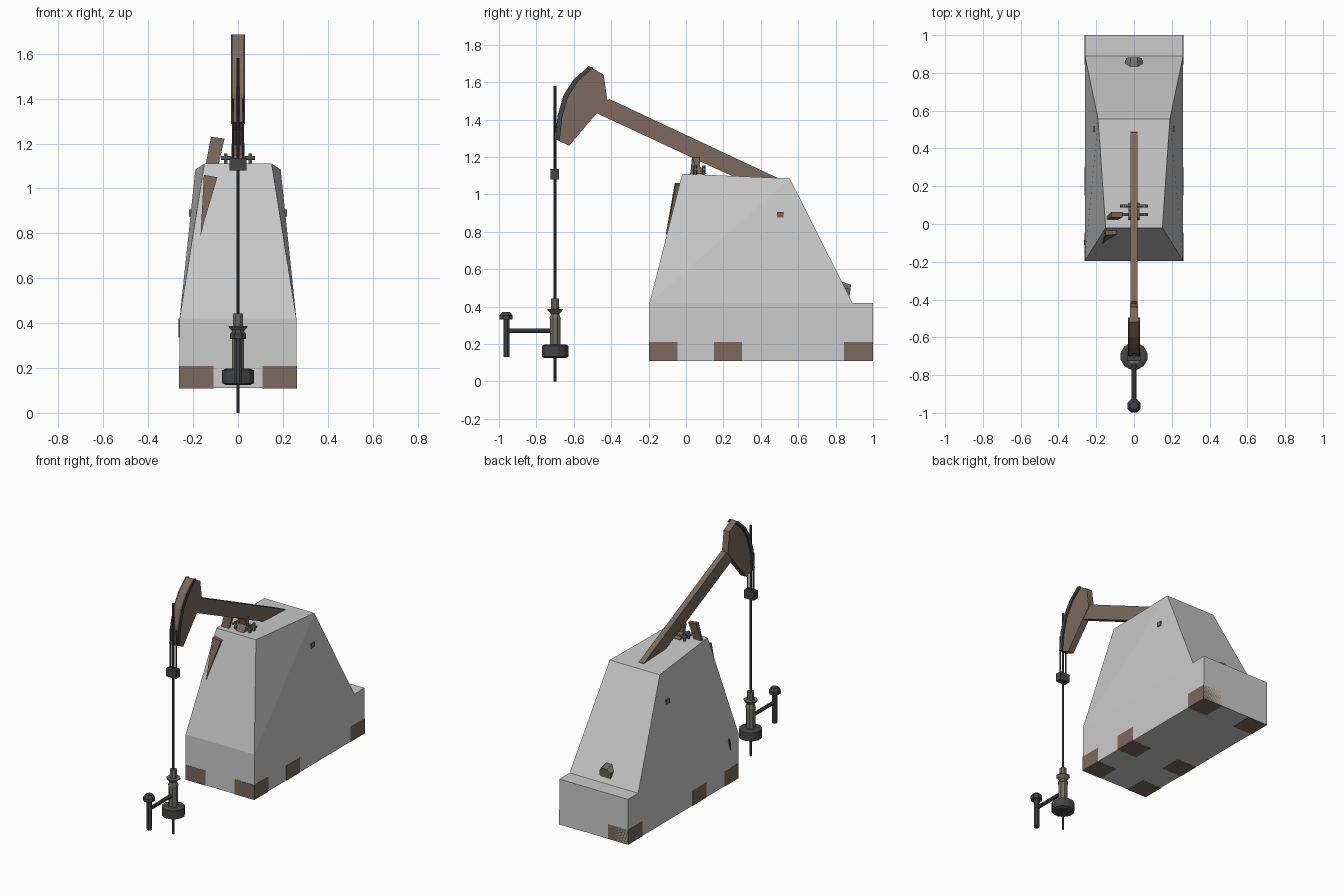
import bpy, bmesh, math
from mathutils import Vector

if "Cube" in bpy.data.objects:
    bpy.data.objects.remove(bpy.data.objects["Cube"])


def mat(name, c):
    m = bpy.data.materials.new(name)
    m.diffuse_color = (*c, 1)
    m.use_nodes = True
    m.node_tree.nodes["Principled BSDF"].inputs["Base Color"].default_value = m.diffuse_color
    return m


RUST = mat("rust", (0.20, 0.14, 0.11))
DARK = mat("dark_steel", (0.06, 0.06, 0.06))
STEEL = mat("worn_steel", (0.17, 0.16, 0.14))


def mesh(name, verts, faces, m=None):
    me = bpy.data.meshes.new(name)
    bm = bmesh.new()
    vs = [bm.verts.new(v) for v in verts]
    for f in faces:
        bm.faces.new([vs[i] for i in f])
    bmesh.ops.recalc_face_normals(bm, faces=bm.faces)
    bm.to_mesh(me)
    bm.free()
    ob = bpy.data.objects.new(name, me)
    bpy.context.collection.objects.link(ob)
    if m:
        me.materials.append(m)
    return ob


def loft(name, a, b, m=None):
    """Solid between two matching polygons."""
    n = len(a)
    faces = [list(range(n)), list(range(n, 2 * n))]
    faces += [[i, (i + 1) % n, n + (i + 1) % n, n + i] for i in range(n)]
    return mesh(name, list(a) + list(b), faces, m)


def slab(name, prof, x0, x1, m=None):
    """Side profile (y, z) extruded along x."""
    return loft(name, [(x0, *p) for p in prof], [(x1, *p) for p in prof], m)


def box(name, lo, hi, m=None):
    return slab(name, [(lo[1], lo[2]), (hi[1], lo[2]), (hi[1], hi[2]), (lo[1], hi[2])], lo[0], hi[0], m)


def lathe(name, prof, y, m, n=8, x=0):
    """Stacked rings (radius, z) about a vertical axis."""
    verts = [(x + r * math.cos(2 * math.pi * (i + .5) / n), y + r * math.sin(2 * math.pi * (i + .5) / n), z)
             for r, z in prof for i in range(n)]
    k = len(prof)
    faces = [list(range(n)), list(range((k - 1) * n, k * n))]
    faces += [[j * n + i, j * n + (i + 1) % n, (j + 1) * n + (i + 1) % n, (j + 1) * n + i]
              for j in range(k - 1) for i in range(n)]
    return mesh(name, verts, faces, m)


def rod(name, p, q, r, m, n=8, r2=None):
    p, q = Vector(p), Vector(q)
    rot = (q - p).to_track_quat('Z', 'Y')
    ring = lambda c, s: [c + rot @ Vector((s * math.cos(2 * math.pi * (i + .5) / n), s * math.sin(2 * math.pi * (i + .5) / n), 0))
                         for i in range(n)]
    return loft(name, ring(p, r), ring(q, r if r2 is None else r2), m)


# Housing: base block with a tapered cover on top
right = [(.26, -.195, .11), (.26, 1, .11), (.26, 1, .42), (.26, .89, .42),
         (.19, .555, 1.085), (.15, -.02, 1.11), (.26, -.195, .42)]
left = [(-x, y, z) for x, y, z in right]
side = [(0, 1, 2, 3, 6), (6, 3, 4), (6, 4, 5)]
mesh("housing", right + left,
     side + [tuple(i + 7 for i in f) for f in side] +
     [(i, (i + 1) % 7, (i + 1) % 7 + 7, i + 7) for i in range(7)])

# Skid feet showing at the lower edge
for s in (-1, 1):
    for y0, y1 in ((-.197, -.045), (.15, .30), (.845, 1.0)):
        xs = sorted((s * .262, s * .11))
        box("skid_foot", (xs[0], y0, .109), (xs[1], y1, .21), RUST)

# Walking beam
slab("walking_beam", [(-.41, 1.51), (-.48, 1.435), (.10, 1.165), (.33, 1.06), (.5, 1.06), (.485, 1.09)], -.019, .019, RUST)

# Horse head: core with a curved rim standing proud on both sides
arc = [(-.52, 1.685), (-.60, 1.615), (-.655, 1.53), (-.687, 1.42), (-.70, 1.295)]
slab("horse_head", arc + [(-.625, 1.26), (-.42, 1.5), (-.44, 1.64)], -.022, .022, RUST)
inner = [(y + .025, z - .008) for y, z in arc]
for s in (-1, 1):
    slab("head_rim", arc + inner[::-1], s * .02, s * .032, DARK)

# Bridle cables, carrier bar and polished rod
for s in (-1, 1):
    rod("bridle_cable", (s * .022, -.70, 1.11), (s * .022, -.70, 1.40), .005, DARK, 6)
box("carrier_bar", (-.037, -.725, 1.08), (.037, -.68, 1.135), DARK)
rod("polished_rod", (0, -.70, 0), (0, -.70, 1.58), .008, DARK)

# Wellhead
lathe("well_flange", [(.057, .125), (.073, .132), (.073, .19), (.057, .197)], -.70, DARK, 12)
lathe("well_casing", [(.03, .197), (.03, .338)], -.70, STEEL)
lathe("stuffing_box", [(.034, .335), (.024, .36), (.045, .382), (.045, .387), (.023, .388), (.023, .443)], -.70, STEEL)
rod("flow_pipe", (0, -.70, .27), (0, -.96, .27), .013, DARK)
lathe("flow_standpipe", [(.018, .13), (.018, .34)], -.96, DARK)
lathe("standpipe_cap", [(.038, .33), (.038, .352), (.022, .372)], -.962, DARK)

# Saddle bearing below the beam
for y in (.05, .095):
    rod("saddle_bar", (-.075, y, 1.135), (.075, y, 1.135), .009, STEEL, 6)
for s in (-1, 1):
    for y in (.05, .095):
        rod("saddle_bolt", (s * .055, y, 1.105), (s * .055, y, 1.155), .009, STEEL, 6)
slab("saddle_block", [(.02, 1.11), (.11, 1.11), (.075, 1.15), (.075, 1.2), (.035, 1.2), (.05, 1.15)], -.03, .03, RUST)

# Inner frame parts that break through the cover
post = [(-.12, 1.23), (-.06, 1.222), (-.09, 1.09), (-.147, 1.09)]
loft("post_top", [(x, .022 + (z - 1.1) * .1, z) for x, z in post], [(x, .038 + (z - 1.1) * .2, z) for x, z in post], RUST)
leg = [(-.152, -.06, 1.06), (-.092, -.055, 1.05), (-.145, -.088, .87), (-.167, -.108, .785)]
loft("front_leg", leg, [(x, y + .04, z) for x, y, z in leg], RUST)
slab("leg_sliver", [(-.11, .335), (-.085, .40), (-.09, .42), (-.105, .40)], -.265, -.255, DARK)
box("cross_shaft", (-.218, .487, .875), (.218, .52, .905), RUST)
rod("motor_end", (0, .80, .485), (0, .877, .475), .062, STEEL, 8, .045)
